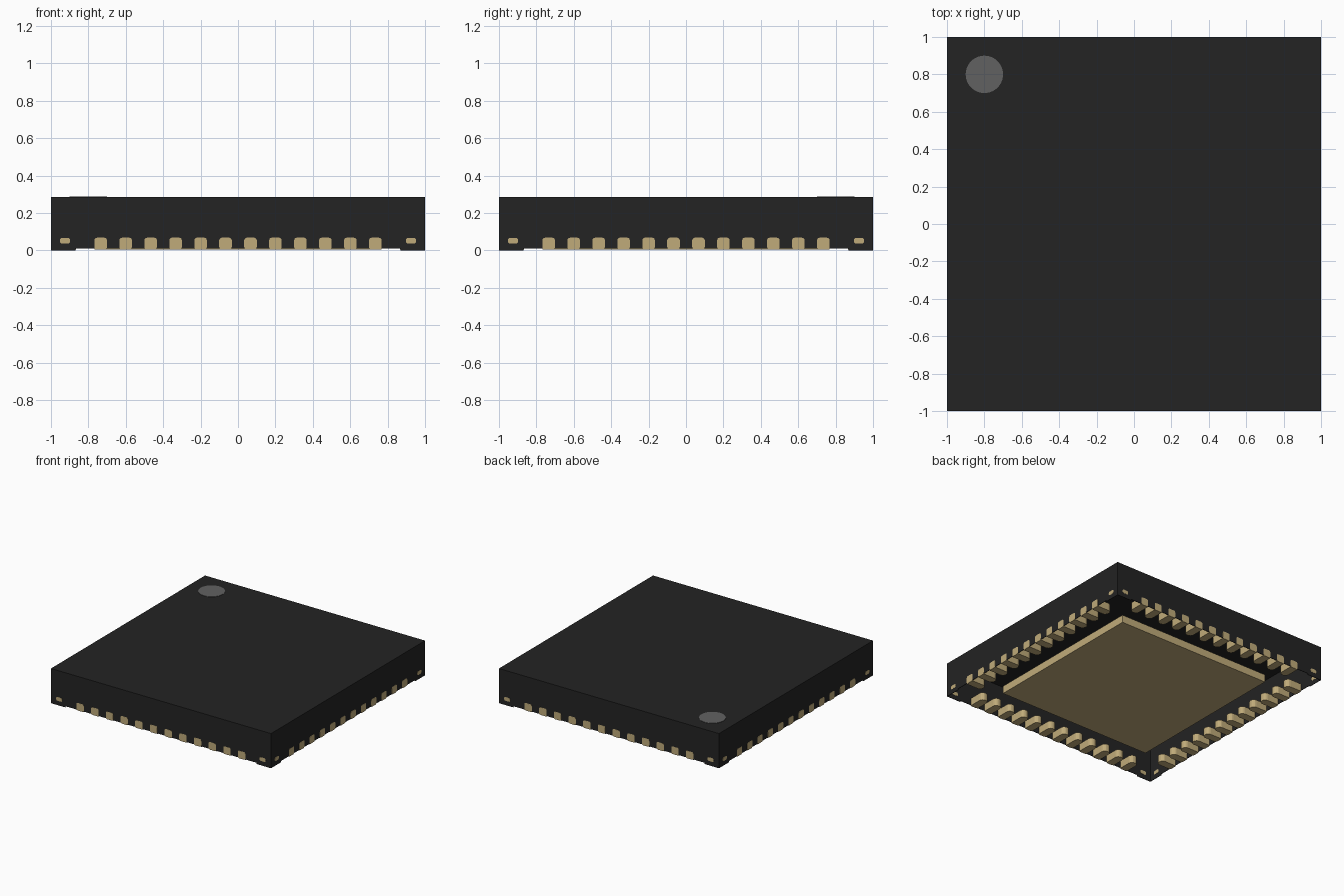
import bpy, bmesh, math
from mathutils import Matrix

cube = bpy.data.objects.get("Cube")
if cube:
    bpy.data.objects.remove(cube, do_unlink=True)


def material(name, rgb, rough=0.6):
    m = bpy.data.materials.new(name)
    m.use_nodes = True
    m.diffuse_color = (*rgb, 1)
    bsdf = next(n for n in m.node_tree.nodes if n.type == 'BSDF_PRINCIPLED')
    bsdf.inputs["Base Color"].default_value = (*rgb, 1)
    bsdf.inputs["Roughness"].default_value = rough
    return m


BLACK = material("black_plastic", (0.017, 0.017, 0.017))
GOLD = material("pale_gold_metal", (0.53, 0.41, 0.195))
GREY = material("marker_grey", (0.12, 0.12, 0.12))


def finish(name, bm, mat):
    bmesh.ops.recalc_face_normals(bm, faces=bm.faces)
    me = bpy.data.meshes.new(name)
    bm.to_mesh(me)
    bm.free()
    me.materials.append(mat)
    return me


def place(name, mesh, matrix=Matrix()):
    ob = bpy.data.objects.new(name, mesh)
    ob.matrix_world = matrix
    bpy.context.collection.objects.link(ob)
    return ob


def add_box(bm, x0, x1, y0, y1, z0, z1):
    m = Matrix.Translation(((x0 + x1) / 2, (y0 + y1) / 2, (z0 + z1) / 2))
    return bmesh.ops.create_cube(
        bm, size=1, matrix=m @ Matrix.Diagonal((x1 - x0, y1 - y0, z1 - z0, 1)))["verts"]


def bevel_edges(bm, verts, axis, offset, segments, test=lambda e: True):
    """Round the edges of a box that run along one axis."""
    edges = {e for v in verts for e in v.link_edges}
    pick = []
    for e in edges:
        d = e.verts[1].co - e.verts[0].co
        if abs(d[axis]) > 0.99 * d.length and test(e):
            pick.append(e)
    bmesh.ops.bevel(bm, geom=pick, offset=offset, segments=segments,
                    profile=0.5, affect='EDGES')


TOP, BOTTOM, WALL = 0.285, 0.01, 0.004

# Moulded body: thin shell, open underneath
bm = bmesh.new()
add_box(bm, -1, 1, -1, 1, BOTTOM, TOP)
bmesh.ops.recalc_face_normals(bm, faces=bm.faces)
bmesh.ops.delete(bm, geom=[f for f in bm.faces if f.normal.z < -0.5], context='FACES')
body = place("package_body", finish("package_body", bm, BLACK))
shell = body.modifiers.new("thin_wall", 'SOLIDIFY')
shell.thickness = WALL
shell.offset = -1
shell.use_even_offset = True
# keep the wall growing inwards: outward normals are forced by the box top
if max(body.data.polygons, key=lambda p: p.center.z).normal.z < 0:
    body.data.flip_normals()

# Round marker on the top, at the first-pin corner
bm = bmesh.new()
bmesh.ops.create_cone(bm, cap_ends=True, segments=48, radius1=0.1, radius2=0.1,
                      depth=0.004, matrix=Matrix.Translation((-0.8, 0.8, TOP + 0.0005)))
place("pin_one_marker", finish("pin_one_marker", bm, GREY))

# Large pad under the body
bm = bmesh.new()
add_box(bm, -0.7, 0.7, -0.7, 0.7, 0.005, 0.068)
place("thermal_pad", finish("thermal_pad", bm, GOLD))

# Lead: bar with a rounded inner end, and a rounded face in the wall
bm = bmesh.new()
bar = add_box(bm, -0.0335, 0.0335, -0.997, -0.865, 0.005, 0.068)
bevel_edges(bm, bar, 2, 0.03, 4, lambda e: e.verts[0].co.y > -0.9)
face = add_box(bm, -0.0335, 0.0335, -1.001, -0.994, 0.005, 0.068)
bevel_edges(bm, face, 1, 0.013, 3)
lead_mesh = finish("lead", bm, GOLD)

# Tie bar end: small oval plate through the wall
bm = bmesh.new()
oval = add_box(bm, -0.028, 0.028, -1.001, -0.994, 0.036, 0.067)
bevel_edges(bm, oval, 1, 0.013, 3)
tie_mesh = finish("tie_bar_end", bm, GOLD)

# Corner foot: short lower rim beside each corner
bm = bmesh.new()
add_box(bm, -0.065, 0.065, -1, -1 + WALL, 0, BOTTOM)
foot_mesh = finish("corner_foot", bm, BLACK)

# Repeat along the four sides
PITCH, COUNT = 0.1335, 12
for k, side in enumerate(("front", "left", "back", "right")):
    turn = Matrix.Rotation(k * math.pi / 2, 4, 'Z')
    for i in range(COUNT):
        x = (i - (COUNT - 1) / 2) * PITCH
        place(f"lead_{side}_{i + 1}", lead_mesh, turn @ Matrix.Translation((x, 0, 0)))
    for n, s in enumerate((-1, 1), 1):
        place(f"tie_bar_end_{side}_{n}", tie_mesh,
              turn @ Matrix.Translation((s * 0.925, 0, 0)))
        place(f"corner_foot_{side}_{n}", foot_mesh,
              turn @ Matrix.Translation((s * 0.935, 0, 0)))
